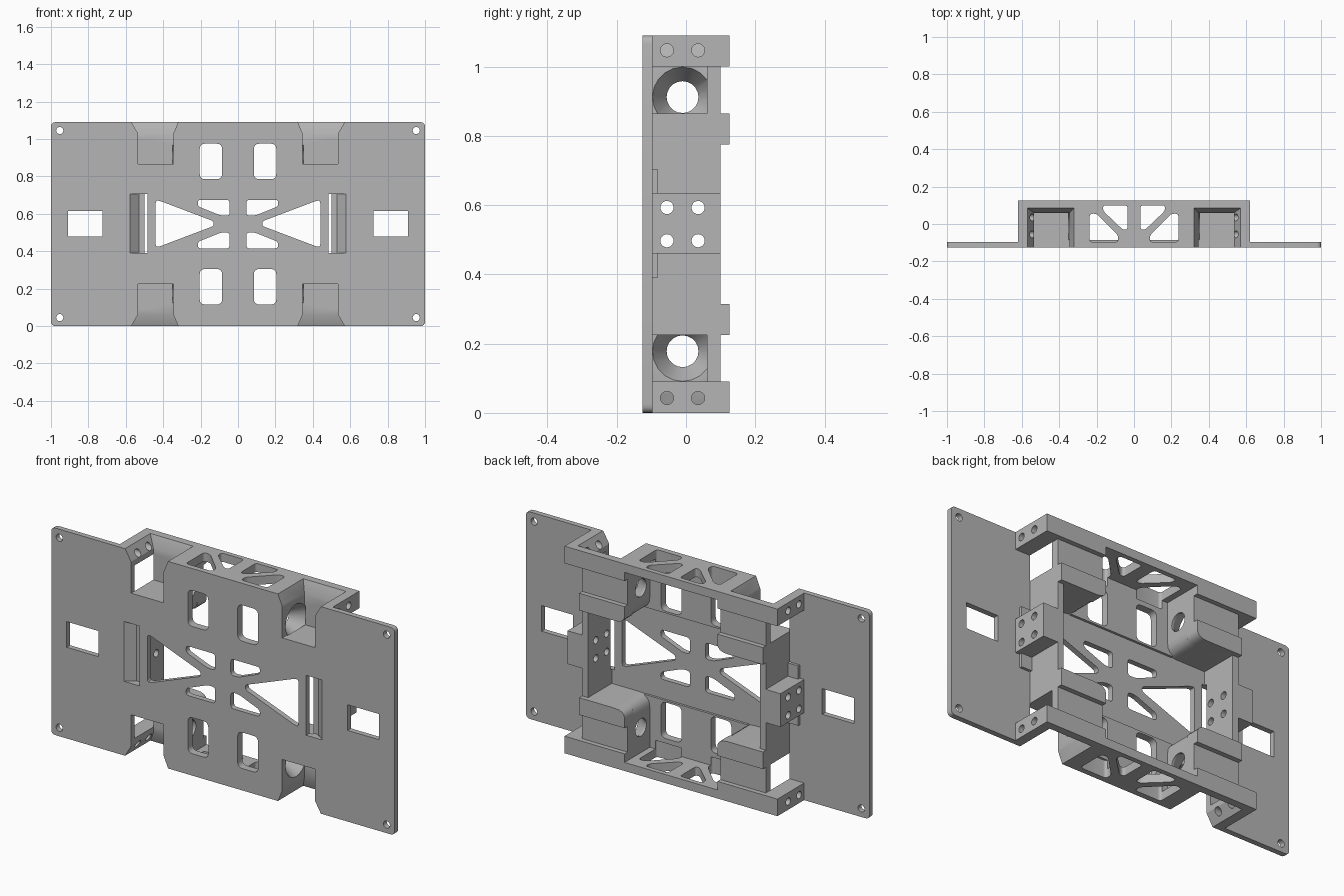
import bpy, bmesh, math
from mathutils import Vector

cube = bpy.data.objects.get("Cube")
if cube:
    bpy.data.objects.remove(cube, do_unlink=True)

H = 1.09          # overall height
FRONT = -0.125    # front face
BACK = 0.125      # back face

gray = bpy.data.materials.new("plain gray")
gray.use_nodes = True
gray.diffuse_color = (0.46, 0.46, 0.46, 1)
gray.node_tree.nodes["Principled BSDF"].inputs["Base Color"].default_value = (0.46, 0.46, 0.46, 1)


def rect(a0, a1, b0, b1):
    return [(a0, b0), (a1, b0), (a1, b1), (a0, b1)]


def circle(cx, cy, r, n=20):
    return [(cx + r * math.cos(2 * math.pi * i / n), cy + r * math.sin(2 * math.pi * i / n))
            for i in range(n)]


def rounded(pts, r, only=None, steps=4):
    """Round the corners of a profile (all of them, or the listed ones)."""
    out = []
    for i, p in enumerate(pts):
        if only is not None and i not in only:
            out.append(p)
            continue
        p = Vector(p)
        to_prev = Vector(pts[i - 1]) - p
        to_next = Vector(pts[(i + 1) % len(pts)]) - p
        a = p + to_prev.normalized() * min(r, to_prev.length * 0.45)
        b = p + to_next.normalized() * min(r, to_next.length * 0.45)
        for k in range(steps + 1):
            t = k / steps
            out.append(tuple(a * (1 - t) ** 2 + p * 2 * t * (1 - t) + b * t * t))
    return out


def place(p, axis, d):
    u, v = p
    return {"x": (d, u, v), "y": (u, d, v), "z": (u, v, d)}[axis]


def loft(name, axis, prof0, d0, prof1, d1, mirror=""):
    """Solid between two matching profiles, copied across x and/or mid height."""
    bm = bmesh.new()
    for sx in ((1, -1) if "x" in mirror else (1,)):
        for flip in ((False, True) if "z" in mirror else (False,)):
            rings = []
            for prof, d in ((prof0, d0), (prof1, d1)):
                ring = []
                for p in prof:
                    x, y, z = place(p, axis, d)
                    ring.append(bm.verts.new((sx * x, y, H - z if flip else z)))
                rings.append(ring)
            low, high = rings
            n = len(low)
            bm.faces.new(low)
            bm.faces.new(high[::-1])
            for i in range(n):
                j = (i + 1) % n
                bm.faces.new((low[i], high[i], high[j], low[j]))
    bmesh.ops.recalc_face_normals(bm, faces=bm.faces[:])
    mesh = bpy.data.meshes.new(name)
    bm.to_mesh(mesh)
    bm.free()
    mesh.materials.append(gray)
    ob = bpy.data.objects.new(name, mesh)
    bpy.context.collection.objects.link(ob)
    return ob


def prism(name, axis, prof, d0, d1, mirror=""):
    return loft(name, axis, prof, d0, prof, d1, mirror)


# Front plate with rounded corners
body = prism("mounting_bracket", "y", rounded(rect(-1, 1, 0, H), 0.025), FRONT, -0.097)


def combine(other, operation):
    mod = body.modifiers.new("join", "BOOLEAN")
    mod.operation = operation
    mod.solver = "EXACT"
    mod.object = other
    bpy.context.view_layer.objects.active = body
    bpy.ops.object.modifier_apply(modifier=mod.name)
    bpy.data.objects.remove(other, do_unlink=True)


def add(*args):
    combine(prism(*args), "UNION")


def cut(*args):
    combine(prism(*args), "DIFFERENCE")


# Thicker floor strips, and the top and bottom walls between the pockets
add("floor_strip", "y", rect(-0.3, 0.3, 0.775, 1.06), -0.115, -0.085, "z")
add("end_wall", "z", rect(-0.3, 0.3, -0.115, BACK), 1.045, H, "z")

# Side walls, strap lips and the drilled side blocks
add("side_wall", "y", rect(0.5, 0.535, 0.3, H - 0.3), -0.115, 0.1, "x")
add("strap_lip", "y", rect(0.515, 0.595, 0.39, 0.705), -0.115, -0.083, "x")
add("side_block", "y", rect(0.5, 0.62, 0.46, 0.635), -0.115, 0.1, "x")

# Pocket housings with a rounded inner corner, back ribs and end rails
corner = rounded(rect(0.27, 0.535, 0.775, 1.05), 0.06, only=[0])
add("pocket_housing", "y", corner, -0.115, 0.1, "xz")
rib = rounded(rect(0.27, 0.535, 0.775, 0.865), 0.06, only=[0])
add("back_rib", "y", rib, 0.05, BACK, "xz")
add("end_rail", "y", rect(0.27, 0.62, 1.0, H), -0.115, BACK, "xz")

# Pockets: open to the front and the outer side, flared at the ends
cut("pocket", "z", rect(0.345, 0.535, -0.2, 0.06), 0.865, 1.035, "xz")
cut("pocket_side", "z", rect(0.5, 0.58, -0.097, 0.06), 0.865, 1.0, "xz")
combine(loft("pocket_flare", "z", rect(0.345, 0.535, -0.2, 0.06), 1.03,
             rect(0.316, 0.576, -0.2, 0.089), 1.10, "xz"), "DIFFERENCE")

# Funnel and through hole in the inner wall of each pocket
combine(loft("funnel", "x", circle(-0.01, 0.912, 0.046), 0.28,
             circle(-0.01, 0.912, 0.09), 0.35, "xz"), "DIFFERENCE")
cut("funnel_hole", "x", circle(-0.01, 0.912, 0.046), 0.2, 0.3, "xz")

# Slanted strap slots beside the side walls
slot = [(0.485, -0.14), (0.595, -0.14), (0.53, -0.086), (0.5, -0.086), (0.5, -0.07), (0.485, -0.07)]
cut("strap_slot", "z", slot, 0.39, 0.705, "x")

# Openings in the front plate
cut("outer_window", "y", rect(0.725, 0.91, 0.48, 0.615), -0.2, 0, "x")
cut("corner_hole", "y", circle(0.953, 1.045, 0.019), -0.2, 0, "xz")
cut("plate_window", "y", rounded(rect(0.085, 0.205, 0.785, 0.975), 0.03), -0.2, 0, "xz")
big = [(0.44, 0.425), (0.44, 0.67), (0.42, 0.67), (0.13, 0.56), (0.13, 0.535), (0.42, 0.425)]
cut("big_triangle", "y", rounded(big, 0.015), -0.2, 0, "x")
small = [(0.045, 0.59), (0.045, 0.675), (0.215, 0.675), (0.215, 0.64), (0.09, 0.59)]
cut("small_triangle", "y", rounded(small, 0.018), -0.2, 0, "xz")

# Truss openings in the end walls
inner = [(0.035, 0.1), (0.165, 0.1), (0.165, 0.07), (0.06, -0.03), (0.035, -0.03)]
outer = [(0.237, 0.055), (0.2, 0.055), (0.085, -0.06), (0.085, -0.096), (0.237, -0.096)]
for shape in (inner, outer):
    cut("truss_opening", "z", rounded(shape, 0.016), 1.0, 1.2, "xz")

# Screw holes in the rail ends and side blocks
for y in (-0.055, 0.035):
    cut("rail_hole", "x", circle(y, 1.047, 0.019), 0.53, 0.7, "xz")
    cut("block_hole", "x", circle(y, 0.593, 0.019), 0.4, 0.7, "xz")

# Smooth holes and fillets, crisp edges elsewhere
bpy.ops.object.select_all(action="DESELECT")
body.select_set(True)
bpy.context.view_layer.objects.active = body
bpy.ops.object.shade_smooth_by_angle(angle=math.radians(30))
